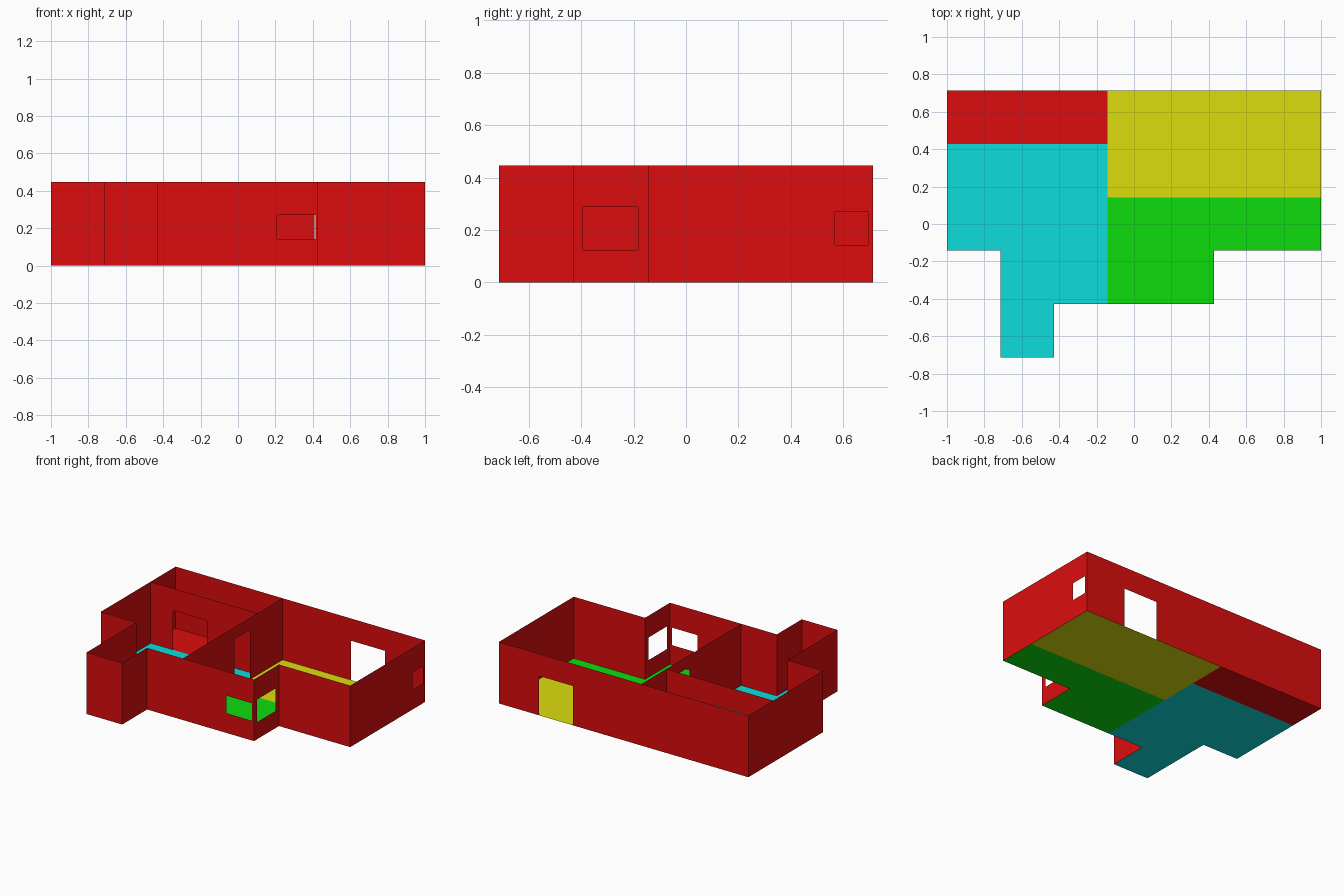
import bpy
import bmesh
from mathutils import Vector

if "Cube" in bpy.data.objects:
    bpy.data.objects.remove(bpy.data.objects["Cube"], do_unlink=True)

U = 1 / 7        # plan module
H = 0.446        # wall height


def material(name, colour):
    m = bpy.data.materials.new(name)
    m.use_nodes = True
    m.diffuse_color = (*colour, 1)
    m.node_tree.nodes["Principled BSDF"].inputs["Base Color"].default_value = (*colour, 1)
    return m


LO, HI = 0.004, 0.72
red = material("red", (HI, LO, LO))
yellow = material("yellow", (HI, HI, LO))
green = material("green", (LO, HI, LO))
cyan = material("cyan", (LO, HI, HI))


def add_object(name, bm, mat):
    mesh = bpy.data.meshes.new(name)
    bm.to_mesh(mesh)
    bm.free()
    mesh.materials.append(mat)
    bpy.context.collection.objects.link(bpy.data.objects.new(name, mesh))


def floor(name, outline, mat):
    """Flat floor from an outline in plan modules."""
    bm = bmesh.new()
    bm.faces.new([bm.verts.new((x * U, y * U, 0)) for x, y in outline])
    add_object(name, bm, mat)


def wall(name, start, end, hole=None):
    """Sheet wall between plan points; hole = (from, to, bottom, top), world axis values."""
    a, b = Vector(start) * U, Vector(end) * U
    axis = 0 if abs(b.x - a.x) > abs(b.y - a.y) else 1
    ends, levels = [a[axis], b[axis]], [0, H]
    if hole:
        ends += hole[:2]
        levels += hole[2:]
    ends = sorted(set(ends), reverse=a[axis] > b[axis])
    levels = sorted(set(levels))
    bm = bmesh.new()

    def point(s, z):
        p = a.copy()
        p[axis] = s
        return bm.verts.new((p.x, p.y, z))

    grid = [[point(s, z) for z in levels] for s in ends]
    for i in range(len(ends) - 1):
        for j in range(len(levels) - 1):
            s, z = (ends[i] + ends[i + 1]) / 2, (levels[j] + levels[j + 1]) / 2
            if hole and hole[0] < s < hole[1] and hole[2] < z < hole[3]:
                continue
            bm.faces.new((grid[i][j], grid[i + 1][j], grid[i + 1][j + 1], grid[i][j + 1]))
    loose = [v for v in bm.verts if not v.link_faces]
    bmesh.ops.delete(bm, geom=loose, context="VERTS")
    add_object(name, bm, red)


# Floors
floor("back_room_floor", [(-1, 1), (7, 1), (7, 5), (-1, 5)], yellow)
floor("front_room_floor", [(-1, -3), (3, -3), (3, -1), (7, -1), (7, 1), (-1, 1)], green)
floor("hall_floor", [(-7, -1), (-5, -1), (-5, -5), (-3, -5), (-3, -3),
                     (-1, -3), (-1, 3), (-7, 3)], cyan)
floor("store_floor", [(-7, 3), (-1, 3), (-1, 5), (-7, 5)], red)

# Outer walls, counterclockwise
wall("hall_front_wall", (-7, -1), (-5, -1))
wall("porch_right_wall", (-5, -1), (-5, -5))
wall("porch_front_wall", (-5, -5), (-3, -5))
wall("porch_left_wall", (-3, -5), (-3, -3))
wall("front_wall", (-3, -3), (3, -3), (0.208, 0.414, 0.143, 0.27))
wall("recess_side_wall", (3, -3), (3, -1), (-0.393, -0.183, 0.124, 0.288))
wall("recess_front_wall", (3, -1), (7, -1))
wall("left_side_wall", (7, -1), (7, 5), (0.569, 0.695, 0.143, 0.27))
wall("back_wall", (7, 5), (-7, 5), (0.408, 0.68, 0, 0.285))
wall("right_side_wall", (-7, 5), (-7, -1))

# Inner walls with doorways
wall("middle_wall", (-1, -3), (-1, 5), (0.165, 0.34, 0, 0.36))
wall("store_wall", (-7, 3), (-1, 3), (-0.82, -0.55, 0, 0.285))
